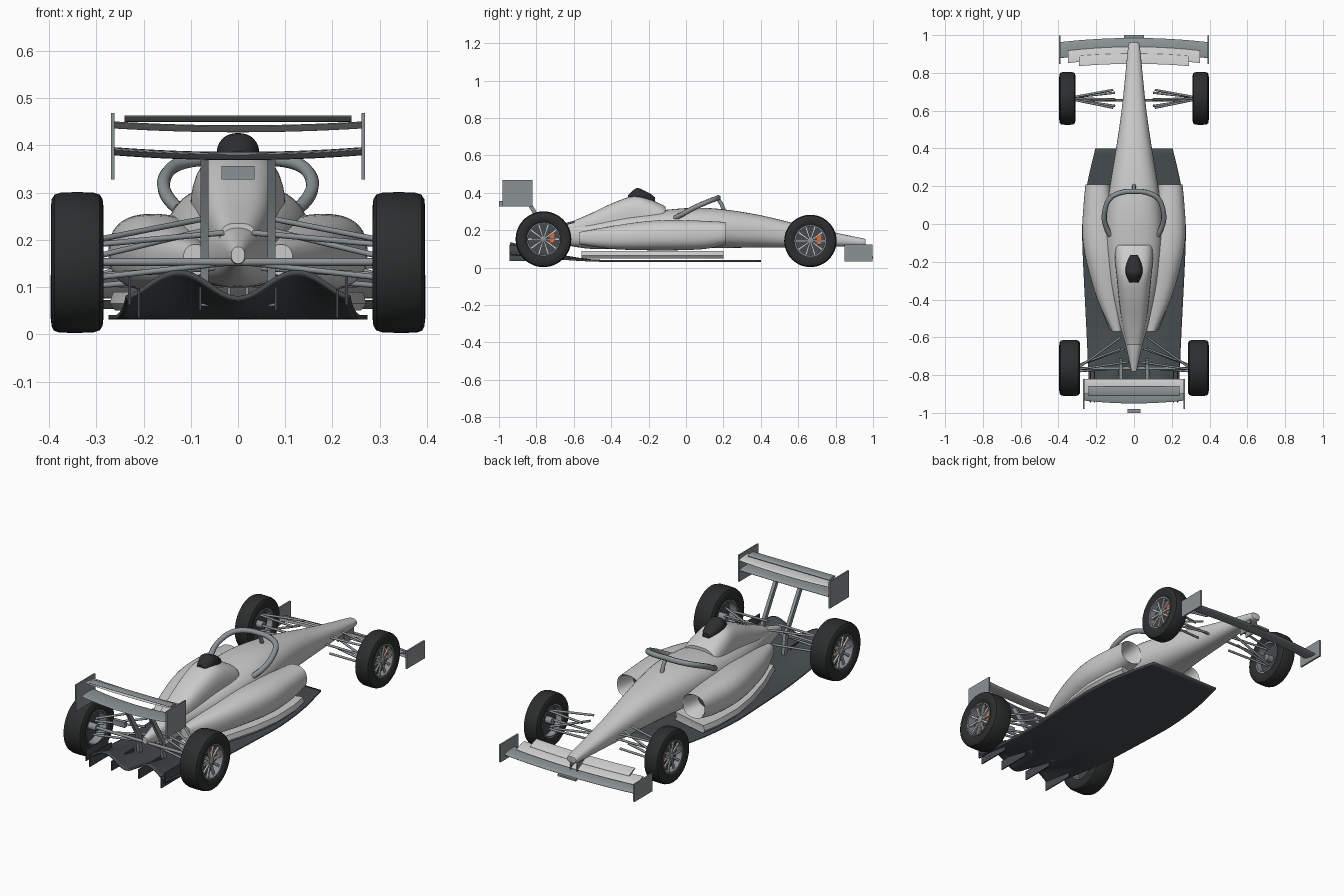
import bpy, bmesh, math
from mathutils import Vector

if "Cube" in bpy.data.objects:
    bpy.data.objects.remove(bpy.data.objects["Cube"])


def material(name, rgb):
    m = bpy.data.materials.new(name)
    m.diffuse_color = (*rgb, 1)
    m.use_nodes = True
    m.node_tree.nodes["Principled BSDF"].inputs["Base Color"].default_value = m.diffuse_color
    return m


RUBBER = material("rubber", (0.025, 0.027, 0.028))
CARBON = material("carbon", (0.06, 0.07, 0.075))
STEEL = material("wing_grey", (0.26, 0.29, 0.3))
RED = material("caliper_red", (0.7, 0.15, 0.05))


def finish(name, bm, mat=None, mirror=False, angle=40):
    bmesh.ops.recalc_face_normals(bm, faces=bm.faces)
    me = bpy.data.meshes.new(name)
    bm.to_mesh(me)
    bm.free()
    ob = bpy.data.objects.new(name, me)
    bpy.context.collection.objects.link(ob)
    if mat:
        me.materials.append(mat)
    if mirror:
        ob.modifiers.new("mirror", "MIRROR")
    bpy.ops.object.select_all(action="DESELECT")
    ob.select_set(True)
    bpy.context.view_layer.objects.active = ob
    bpy.ops.object.shade_smooth_by_angle(angle=math.radians(angle))
    return ob


def skin(bm, rings, loop=False):
    """Bridge equal rings of points; cap the ends unless looped."""
    vs = [[bm.verts.new(p) for p in r] for r in rings]
    n = len(vs[0])
    for a, b in zip(vs, vs[1:] + vs[:1] if loop else vs[1:]):
        for i in range(n):
            bm.faces.new((a[i], a[(i + 1) % n], b[(i + 1) % n], b[i]))
    if not loop:
        bm.faces.new(vs[0])
        bm.faces.new(vs[-1])


def smooth(st, k=4):
    """Catmull-Rom interpolation of loft stations."""
    out = []
    for i in range(len(st) - 1):
        p = [st[max(0, min(len(st) - 1, i + d))] for d in (-1, 0, 1, 2)]
        for j in range(k):
            t = j / k
            out.append([0.5 * (2 * b + (c - a) * t + (2 * a - 5 * b + 4 * c - d) * t * t
                               + (3 * b - a - 3 * c + d) * t ** 3) for a, b, c, d in zip(*p)])
    return out + [st[-1]]


def loft(name, stations, mat=None, power=2.4, mirror=False, inner=()):
    """Superellipse sections (y, centre x, half width, z bottom, z top)."""
    rings = []
    for y, cx, hw, z0, z1 in list(inner) + smooth(stations):
        r = []
        for i in range(36):
            a = math.tau * i / 36
            c, s = math.cos(a), math.sin(a)
            r.append((cx + hw * math.copysign(abs(c) ** (2 / power), c), y,
                      (z0 + z1) / 2 + (z1 - z0) / 2 * math.copysign(abs(s) ** (2 / power), s)))
        rings.append(r)
    bm = bmesh.new()
    skin(bm, rings)
    return finish(name, bm, mat, mirror)


def box(name, x, y, z, mat=None, mirror=False):
    bm = bmesh.new()
    skin(bm, [[(x[0], y[0], h), (x[1], y[0], h), (x[1], y[1], h), (x[0], y[1], h)] for h in z])
    return finish(name, bm, mat, mirror)


def wing(name, hw, le, te, thick, bow, lift, mat=None):
    """Aerofoil from leading to trailing edge (y, z), bowed along the span."""
    rings = []
    for i in range(17):
        u = i / 8 - 1
        r = []
        for j in range(16):
            a = math.tau * j / 16
            t = (1 - math.cos(a)) / 2
            r.append((u * hw, le[0] + (te[0] - le[0]) * t - bow * u * u,
                      le[1] + (te[1] - le[1]) * t + thick / 2 * math.sin(a) * (1.2 - 0.6 * t) + lift * u * u))
        rings.append(r)
    bm = bmesh.new()
    skin(bm, rings)
    return finish(name, bm, mat)


def tubes(name, paths, radius, both=True, kind="POLY", mat=None):
    cu = bpy.data.curves.new(name, "CURVE")
    cu.dimensions, cu.bevel_depth, cu.bevel_resolution, cu.use_fill_caps = "3D", radius, 2, True
    for s in (1, -1) if both else (1,):
        for path in paths:
            sp = cu.splines.new(kind)
            sp.points.add(len(path) - 1)
            for p, q in zip(sp.points, path):
                p.co = (q[0] * s, q[1], q[2], 1)
            if kind == "NURBS":
                sp.order_u, sp.use_endpoint_u = 3, True
    if mat:
        cu.materials.append(mat)
    bpy.context.collection.objects.link(bpy.data.objects.new(name, cu))


def lathe(name, profile, c, mat=None, mirror=True, segs=48):
    """Closed (x, radius) profile turned about the axle."""
    bm = bmesh.new()
    skin(bm, [[(c[0] + x, c[1] + r * math.cos(math.tau * i / segs), c[2] + r * math.sin(math.tau * i / segs))
               for x, r in profile] for i in range(segs)], loop=True)
    return finish(name, bm, mat, mirror)


# Main body, engine cover and air intake
loft("body", [(0.96, 0, 0.022, 0.122, 0.152), (0.94, 0, 0.031, 0.114, 0.158), (0.8, 0, 0.045, 0.112, 0.187),
              (0.6, 0, 0.066, 0.108, 0.232), (0.4, 0, 0.095, 0.108, 0.28), (0.2, 0, 0.128, 0.105, 0.312),
              (0.05, 0, 0.146, 0.105, 0.32), (-0.1, 0, 0.15, 0.1, 0.31), (-0.3, 0, 0.13, 0.1, 0.285),
              (-0.5, 0, 0.085, 0.1, 0.25), (-0.64, 0, 0.045, 0.12, 0.225), (-0.78, 0, 0.014, 0.15, 0.185)])
loft("engine_cover", [(-0.11, 0, 0.09, 0.16, 0.325), (-0.13, 0, 0.1, 0.15, 0.338), (-0.2, 0, 0.1, 0.15, 0.367),
                      (-0.28, 0, 0.092, 0.15, 0.383), (-0.4, 0, 0.08, 0.14, 0.342), (-0.52, 0, 0.064, 0.14, 0.285),
                      (-0.64, 0, 0.04, 0.14, 0.235)], power=3)
loft("air_intake", [(-0.165, 0, 0.018, 0.34, 0.375), (-0.19, 0, 0.032, 0.34, 0.395), (-0.23, 0, 0.044, 0.34, 0.415),
                    (-0.265, 0, 0.043, 0.34, 0.425), (-0.31, 0, 0.026, 0.34, 0.388)], RUBBER, 2.2)

# Sidepods with hollow inlets
loft("sidepod", [(0.21, 0.193, 0.064, 0.122, 0.244), (0.1, 0.19, 0.077, 0.1, 0.25), (-0.05, 0.182, 0.092, 0.093, 0.255),
                 (-0.2, 0.163, 0.089, 0.093, 0.25), (-0.4, 0.13, 0.064, 0.1, 0.222), (-0.57, 0.09, 0.026, 0.125, 0.19)],
     mirror=True, inner=[(0.05, 0.19, 0.045, 0.14, 0.225), (0.2, 0.193, 0.057, 0.129, 0.237)])
loft("inlet_radiator", [(0.1, 0.19, 0.056, 0.125, 0.235), (0.09, 0.19, 0.056, 0.125, 0.235)], CARBON, mirror=True)
bm = bmesh.new()
edge = [(0.05, 0.15), (0.25, 0.2), (0.268, 0.1), (0.272, -0.05), (0.25, -0.2), (0.2, -0.38), (0.13, -0.56), (0.05, -0.56)]
skin(bm, [[(x - d, y, z) for x, y in edge] for z, d in ((0.05, 0.012), (0.065, 0), (0.09, 0.008))])
finish("sidepod_shelf", bm, mirror=True)

# Floor sweeping up into a wavy diffuser
outline = [(0.4, 0.205), (0.2, 0.25), (0.0, 0.272), (-0.15, 0.272), (-0.5, 0.255), (-0.8, 0.24), (-0.94, 0.235)]
bm = bmesh.new()
rows = []
for y, w in smooth(outline, 5):
    t = max(0, min(1, (-0.45 - y) / 0.49)) ** 1.5
    rows.append([bm.verts.new((u * w, y, 0.031 + t * (0.068 - 0.028 * math.cos(math.pi * u * w / 0.125))))
                 for u in (i / 20 - 1 for i in range(41))])
for a, b in zip(rows, rows[1:]):
    for i in range(40):
        bm.faces.new((a[i], a[i + 1], b[i + 1], b[i]))
floor = finish("floor", bm, CARBON)
sol = floor.modifiers.new("thickness", "SOLIDIFY")
sol.thickness, sol.offset = 0.01, 1 if floor.data.polygons[0].normal.z > 0 else -1
for i, (x, z0, z1) in enumerate([(0.21, 0.035, 0.095), (0.23, 0.062, 0.12), (0.08, 0.05, 0.1)]):
    box(f"diffuser_fence_{i}", (x - 0.003, x + 0.003), (-0.945, -0.76), (z0, z1), CARBON, True)

# Cockpit halo
tubes("halo", [[(0.125, -0.06, 0.265), (0.15, -0.02, 0.285), (0.162, 0.05, 0.325), (0.135, 0.14, 0.362),
                (0.06, 0.172, 0.373), (0, 0.172, 0.375), (-0.06, 0.172, 0.373), (-0.135, 0.14, 0.362),
                (-0.162, 0.05, 0.325), (-0.15, -0.02, 0.285), (-0.125, -0.06, 0.265)]], 0.014, False, "NURBS", STEEL)
tubes("halo_post", [[(0, 0.168, 0.372), (0, 0.19, 0.34), (0, 0.205, 0.3)]], 0.01, False, mat=STEEL)

# Rear wing
wing("rear_lower_blade", 0.262, (-0.84, 0.376), (-0.95, 0.38), 0.018, -0.015, 0.01, STEEL)
wing("rear_upper_blade", 0.262, (-0.82, 0.432), (-0.9, 0.44), 0.014, 0, 0.008)
wing("rear_flap", 0.24, (-0.86, 0.455), (-0.91, 0.459), 0.014, 0, 0, STEEL)
box("rear_endplate", (0.262, 0.269), (-0.98, -0.82), (0.328, 0.469), STEEL, True)
box("rear_light", (-0.035, 0.035), (-1.0, -0.98), (0.328, 0.356), STEEL)
bm = bmesh.new()
skin(bm, [[(0.062, y, z), (0.079, y, z), (0.079, y - 0.025, z), (0.062, y - 0.025, z)]
          for y, z in ((-0.71, 0.06), (-0.72, 0.165), (-0.8, 0.3), (-0.845, 0.375))])
finish("rear_wing_strut", bm, STEEL, True)

# Front wing
wing("front_main_blade", 0.39, (0.985, 0.058), (0.9, 0.07), 0.016, 0.022, 0, STEEL)
wing("front_flap_lower", 0.35, (0.938, 0.078), (0.872, 0.1), 0.012, 0.02, 0)
wing("front_flap_upper", 0.29, (0.902, 0.1), (0.848, 0.122), 0.01, 0.012, 0)
box("front_endplate", (0.388, 0.397), (0.847, 0.997), (0.032, 0.125), STEEL, True)
box("front_lip", (-0.053, 0.053), (0.984, 1.0), (0.05, 0.06), STEEL)
box("nose_pylon", (0.016, 0.022), (0.86, 0.94), (0.06, 0.13), STEEL, True)


# Wheels: tyre, rim, spokes, brake disc and caliper
def wheel(tag, x0, x1, y, R):
    c, h = ((x0 + x1) / 2, y, R + 0.003), (x1 - x0) / 2
    rim = R * 0.6
    side = [(h * 0.8, rim), (h * 0.97, rim + 0.012), (h, R * 0.8), (h * 0.97, R * 0.9), (h * 0.86, R * 0.965),
            (h * 0.6, R * 0.995)]
    lathe(tag + "_tyre", side + [(0, R)] + [(-x, r) for x, r in reversed(side)], c, RUBBER)
    lathe(tag + "_rim", [(-h * 0.85, rim), (h * 0.85, rim), (h * 0.85, rim - 0.007), (-h * 0.85, rim - 0.007)], c, STEEL)
    lathe(tag + "_hub", [(-h * 0.9, 0.001), (-h * 0.9, 0.018), (h * 0.7, 0.018), (h * 0.8, 0.01), (h * 0.8, 0.001)],
          c, STEEL, segs=24)
    lathe(tag + "_disc", [(-0.004, 0.016), (-0.004, rim * 0.97), (0.004, rim * 0.97), (0.004, 0.016)], c, CARBON)
    bm = bmesh.new()
    for i in range(10):
        a = math.tau * i / 10
        d, s = Vector((0, math.cos(a), math.sin(a))), Vector((0, -math.sin(a), math.cos(a)))
        skin(bm, [[Vector(c) + d * r + s * w * k + Vector((h * e, 0, 0)) for k, e in
                   ((-1, 0.5), (1, 0.5), (1, 0.66), (-1, 0.66))] for r, w in ((0.012, 0.004), (rim - 0.003, 0.006))])
    finish(tag + "_spokes", bm, None, True)
    box(tag + "_caliper", (c[0], c[0] + h * 0.4), (y + 0.03, y + 0.062), (c[2] - 0.02, c[2] + 0.035), RED, True)


wheel("rear", 0.285, 0.396, -0.762, 0.149)
wheel("front", 0.31, 0.396, 0.665, 0.14)

# Suspension arms
tubes("rear_suspension", [[(0.3, -0.765, 0.2), (0.07, -0.6, 0.245)], [(0.3, -0.77, 0.19), (0.03, -0.73, 0.215)],
                          [(0.3, -0.75, 0.165), (0.07, -0.66, 0.22)], [(0.3, -0.75, 0.125), (0.05, -0.66, 0.14)],
                          [(0.3, -0.78, 0.12), (0.03, -0.76, 0.15)]], 0.006, mat=STEEL)
tubes("driveshaft", [[(-0.31, -0.765, 0.153), (0.31, -0.765, 0.153)]], 0.008, False, mat=STEEL)
tubes("front_suspension", [[(0.33, 0.67, 0.195), (0.11, 0.71, 0.205)], [(0.33, 0.66, 0.195), (0.11, 0.615, 0.21)],
                           [(0.33, 0.67, 0.1), (0.1, 0.695, 0.12)], [(0.33, 0.66, 0.1), (0.1, 0.625, 0.12)],
                           [(0.33, 0.665, 0.11), (0.1, 0.66, 0.2)]], 0.006, mat=STEEL)
tubes("steering_bar", [[(-0.32, 0.655, 0.145), (0.32, 0.655, 0.145)]], 0.006, False, mat=STEEL)
